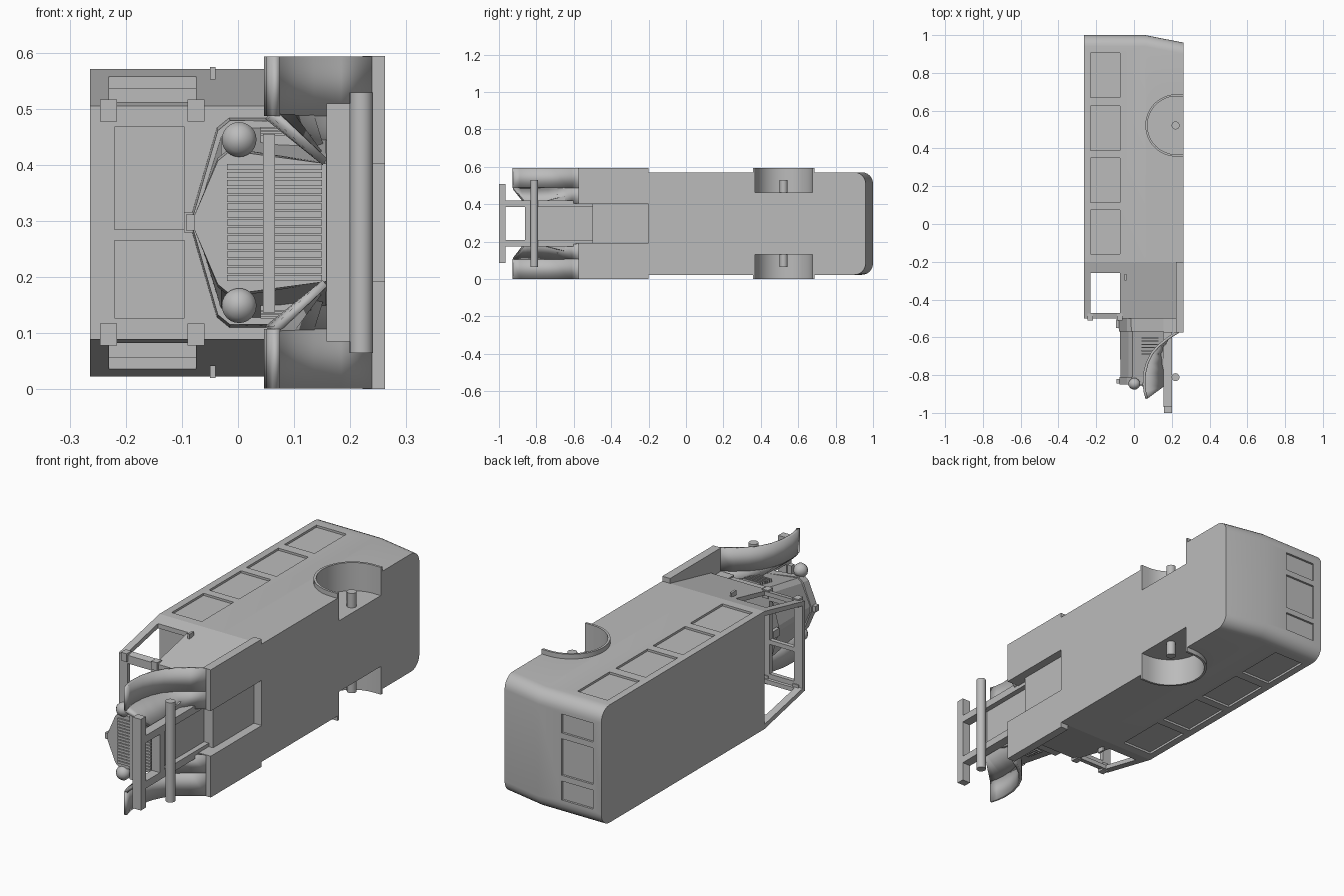
import bpy, bmesh, math
from mathutils import Vector

cube = bpy.data.objects.get("Cube")
if cube:
    bpy.data.objects.remove(cube)

MID = 0.297          # centre plane across the width
ROOF, FLOOR = -0.264, 0.262
paint = bpy.data.materials.new("grey_paint")
paint.use_nodes = True
GREY = (0.5, 0.5, 0.5, 1)
paint.diffuse_color = GREY
paint.node_tree.nodes["Principled BSDF"].inputs["Base Color"].default_value = GREY


def loft(name, rings, cap=True, closed=True):
    """Skin a list of equal rings of points, given with width measured from the centre plane."""
    bm = bmesh.new()
    rows = [[bm.verts.new((x, y, MID + w)) for x, y, w in r] for r in rings]
    n = len(rows[0])
    for a, b in zip(rows, rows[1:]):
        for i in range(n if closed else n - 1):
            j = (i + 1) % n
            bm.faces.new((a[i], a[j], b[j], b[i]))
    if cap:
        bm.faces.new(rows[0])
        bm.faces.new(rows[-1])
    bmesh.ops.recalc_face_normals(bm, faces=bm.faces)
    mesh = bpy.data.meshes.new(name)
    bm.to_mesh(mesh)
    bm.free()
    mesh.materials.append(paint)
    ob = bpy.data.objects.new(name, mesh)
    bpy.context.collection.objects.link(ob)
    return ob


def prism(name, pts, axis, lo, hi):
    """Extrude a 2D outline along x, y or the width."""
    def place(p, d):
        return {"x": (d, *p), "y": (p[0], d, p[1]), "w": (*p, d)}[axis]
    return loft(name, [[place(p, d) for p in pts] for d in (lo, hi)])


def box(name, x, y, w):
    return prism(name, [(x[0], y[0]), (x[1], y[0]), (x[1], y[1]), (x[0], y[1])], "w", *w)


def arc(cx, cy, r, a, b, n):
    return [(cx + r * math.cos(math.radians(a + (b - a) * i / n)),
             cy + r * math.sin(math.radians(a + (b - a) * i / n))) for i in range(n + 1)]


def smooth(ob, angle=35):
    bpy.ops.object.select_all(action="DESELECT")
    ob.select_set(True)
    bpy.context.view_layer.objects.active = ob
    bpy.ops.object.shade_smooth_by_angle(angle=math.radians(angle))


def cut(ob, cutters):
    for c in cutters:
        m = ob.modifiers.new("cut", "BOOLEAN")
        m.object, m.operation, m.solver = c, "DIFFERENCE", "EXACT"
        c.hide_render = True
    bpy.context.view_layer.objects.active = ob
    for m in list(ob.modifiers):
        bpy.ops.object.modifier_apply(modifier=m.name)
    for c in cutters:
        bpy.data.objects.remove(c)


def span(s, a, b):
    return (s * a, s * b)


# Body with rounded rear corners and a tail that leans in below
half = 0.274
plan = [(-0.2, -half)] + arc(0.94, -half + 0.06, 0.06, -90, 0, 6) \
    + arc(0.94, half - 0.06, 0.06, 0, 90, 6) + [(-0.2, half)]
body = loft("body", [[(x, y - (lean if y > 0.9 else 0), w) for y, w in plan]
                     for x, lean in ((ROOF, 0), (0.06, 0), (FLOOR, 0.04))])
cutters = []
for s in (1, -1):
    for y in (-0.16, 0.115, 0.39, 0.67):
        cutters.append(box("window_cutter", (-0.23, -0.075), (y, y + 0.235), span(s, 0.264, 0.3)))
    cutters.append(box("rear_window_cutter", (-0.22, -0.06), (0.99, 1.1), span(s, 0.112, 0.2)))
    well = arc(0.225, 0.522, 0.16, 90, 270, 24)
    cutters.append(prism("wheel_well_cutter", well + [(0.3, 0.362), (0.3, 0.682)], "w", *span(s, 0.165, 0.4)))
cutters.append(box("rear_window_cutter", (-0.22, -0.06), (0.99, 1.1), (-0.085, 0.085)))
cut(body, cutters)
smooth(body)

# Cab: floor, pulled-in sides with open windows, split windscreen frame
cab = [(-0.2, -half), (-0.5, -0.208), (-0.5, 0.208), (-0.2, half)]
prism("cab_floor", cab, "x", 0.155, 0.222)
screen = box("windscreen_frame", (ROOF, 0.155), (-0.5, -0.48), (-0.208, 0.208))
cut(screen, [box("pane_cutter", (-0.22, -0.095), (-0.6, -0.4), w) for w in ((-0.17, -0.032), (-0.012, 0.17))])
for s in (1, -1):
    side = prism("cab_side", [(-0.2, s * half), (-0.5, s * 0.208), (-0.5, s * 0.188), (-0.2, s * 0.252)],
                 "x", ROOF, 0.155)
    cut(side, [box("pane_cutter", (-0.23, -0.075), (-0.47, -0.26), span(s, 0.1, 0.4))])
    for x in (-0.246, -0.09):
        box("screen_hinge", (x, x + 0.03), (-0.51, -0.475), span(s, 0.18, 0.219))
    box("sill_rail", (0.155, 0.222), (-0.575, -0.49), span(s, 0.105, 0.188))
    box("door_handle", (-0.05, -0.04), (-0.3, -0.265), span(s, 0.255, 0.277))
    box("running_board", (0.222, FLOOR), (-0.575, -0.2), span(s, 0.105, 0.297))

    # Rear wheel arch and axle stub
    rim = arc(0.225, 0.522, 0.165, 90, 270, 24)
    inner = arc(0.225, 0.522, 0.154, 270, 90, 24)
    smooth(prism("rear_arch", [(FLOOR, 0.687)] + rim + [(FLOOR, 0.357), (FLOOR, 0.368)] + inner
                 + [(FLOOR, 0.676)], "w", *span(s, 0.165, 0.296)))
    smooth(prism("rear_axle_stub", arc(0.22, 0.522, 0.021, 0, 345, 23), "w", *span(s, 0.16, 0.232)))

    # Front mudguard: swept strip plus inner apron meeting the chassis
    sweep = [(0.235, -0.57), (0.18, -0.605), (0.13, -0.645), (0.095, -0.685), (0.07, -0.735),
             (0.056, -0.79), (0.053, -0.85), (0.058, -0.89), (0.068, -0.925)]
    outer = [(x, y, s * 0.296) for x, y in sweep]
    edge = [(x, y, s * 0.19) for x, y in sweep]
    apron = [(max(x, 0.155), max(y, -0.86), s * 0.108) for x, y in sweep]
    for name, rows in (("front_mudguard", (outer, edge)), ("mudguard_apron", (edge, apron))):
        ob = loft(name, rows, cap=False, closed=False)
        m = ob.modifiers.new("thickness", "SOLIDIFY")
        m.thickness, m.offset = 0.014, 0
        smooth(ob)

    # Chassis rail, headlamp and bonnet louvres
    box("chassis_rail", (0.157, 0.2), (-0.97, -0.5), span(s, 0.089, 0.123))
    lamp = [[(r * math.cos(t * math.tau / 24), y, s * 0.148 + r * math.sin(t * math.tau / 24)) for t in range(24)]
            for y, r in ((-0.815, 0.008), (-0.825, 0.022), (-0.838, 0.031), (-0.855, 0.031),
                         (-0.868, 0.022), (-0.876, 0.008))]
    for ring in lamp:
        ring[:] = [(x + 0.002, y, w) for x, y, w in ring]
    smooth(loft("headlamp", lamp), 50)
    box("headlamp_bracket", (-0.006, 0.01), (-0.845, -0.825), span(s, 0.1, 0.14))
    for i in range(6):
        y = -0.6 - i * 0.017
        w = 0.186 + (y + 0.49) * 0.167
        box("bonnet_louvre", (0.04, 0.13), (y - 0.006, y), span(s, w - 0.02, w + 0.003))


# Bonnet tapering from the scuttle to the radiator
def section(y, k, ridge, shoulder, wide, low):
    right = [(ridge, 0.012), (shoulder, wide - 0.018), (shoulder + 0.022, wide), (0.157, low)]
    return [(x, y, w * k) for x, w in right] + [(x, y, -w * k) for x, w in reversed(right)]


loft("scuttle", [section(-0.48, 1, -0.084, -0.038, 0.188, 0.188), section(-0.57, 1, -0.08, -0.036, 0.182, 0.18)])
loft("bonnet", [section(-0.56, 1, -0.074, -0.03, 0.172, 0.168), section(-0.82, 1, -0.072, -0.03, 0.126, 0.105)])
loft("radiator_shell", [section(-0.81, 1, -0.078, -0.036, 0.133, 0.107), section(-0.85, 1, -0.078, -0.036, 0.128, 0.105)])
box("bonnet_cap", (-0.096, -0.074), (-0.55, -0.505), (-0.018, 0.018))
box("radiator_cap", (-0.093, -0.07), (-0.845, -0.82), (-0.014, 0.014))

# Grille slats and cross bar
for x0, x1, w in ((-0.02, 0.045, 0.106), (0.066, 0.15, 0.106)):
    for i in range(15):
        c = -w + 0.007 + i * (2 * w - 0.014) / 14
        box("grille_slat", (x0, x1), (-0.858, -0.845), (c - 0.0055, c + 0.0055))
box("grille_bar", (0.045, 0.066), (-0.862, -0.84), (-0.16, 0.158))

# Chassis nose, bumper and front axle
box("cross_member", (0.157, 0.2), (-0.86, -0.825), (-0.1, 0.1))
box("chassis_pan", (0.15, 0.175), (-0.84, -0.48), (-0.1, 0.1))
box("bumper", (0.158, 0.2), (-1.0, -0.964), (-0.212, 0.212))
smooth(prism("front_axle", arc(0.22, -0.811, 0.021, 0, 345, 23), "w", -0.232, 0.232))
